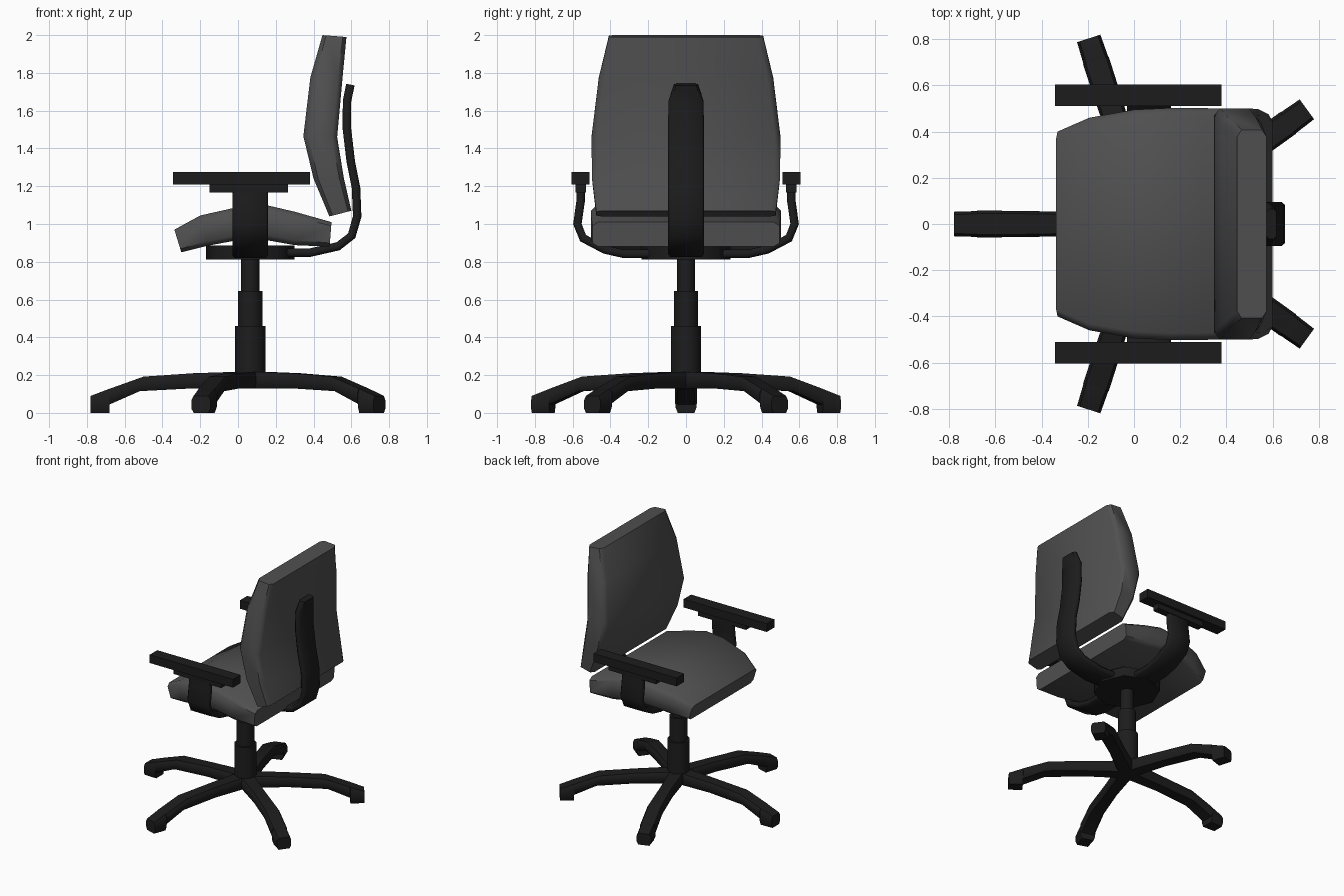
import bpy, bmesh
from math import radians
from mathutils import Matrix, Vector

if "Cube" in bpy.data.objects:
    bpy.data.objects.remove(bpy.data.objects["Cube"])

CX = 0.065  # column axis


def material(name, v):
    m = bpy.data.materials.new(name)
    m.diffuse_color = (v, v, v, 1)
    m.use_nodes = True
    m.node_tree.nodes["Principled BSDF"].inputs["Base Color"].default_value = m.diffuse_color
    return m


BLACK = material("black_plastic", 0.012)
FABRIC = material("grey_fabric", 0.08)


def add(name, bm, mat, matrix=Matrix()):
    bmesh.ops.recalc_face_normals(bm, faces=bm.faces)
    me = bpy.data.meshes.new(name)
    bm.to_mesh(me)
    bm.free()
    ob = bpy.data.objects.new(name, me)
    ob.matrix_world = matrix
    me.materials.append(mat)
    bpy.context.collection.objects.link(ob)
    return ob


def loft(name, stations, inset, frac, mat, matrix=Matrix()):
    """Skin chamfered sections; each station is (outer point, inner point, half width)."""
    bm = bmesh.new()
    rings = []
    for a, b, w in stations:
        a, b = Vector(a), Vector(b)
        ring = []
        for t, s in ((0, -w + inset), (0, w - inset), (frac, w), (1 - frac, w),
                     (1, w - inset), (1, -w + inset), (1 - frac, -w), (frac, -w)):
            p = a.lerp(b, t)
            ring.append(bm.verts.new((p.x, s, p.y)))
        rings.append(ring)
    for r, q in zip(rings, rings[1:]):
        for i in range(8):
            j = (i + 1) % 8
            bm.faces.new((r[i], r[j], q[j], q[i]))
    bm.faces.new(rings[0])
    bm.faces.new(rings[-1])
    return add(name, bm, mat, matrix)


def strip(path, thick):
    """Turn a centre line of (u, z, half width) into loft stations."""
    pts = [Vector(p[:2]) for p in path]
    out = []
    for i, p in enumerate(pts):
        d = (pts[min(i + 1, len(pts) - 1)] - pts[max(i - 1, 0)]).normalized()
        n = Vector((-d.y, d.x)) * thick / 2
        out.append((p + n, p - n, path[i][2]))
    return out


def cylinder(name, r1, r2, z0, z1, sides):
    bm = bmesh.new()
    bmesh.ops.create_cone(bm, cap_ends=True, segments=sides, radius1=r1, radius2=r2, depth=z1 - z0)
    return add(name, bm, BLACK, Matrix.Translation((CX, 0, (z0 + z1) / 2)))


def box(name, x0, x1, y0, y1, z0, z1):
    bm = bmesh.new()
    bmesh.ops.create_cube(bm, size=1)
    bmesh.ops.scale(bm, vec=(x1 - x0, y1 - y0, z1 - z0), verts=bm.verts)
    return add(name, bm, BLACK, Matrix.Translation(((x0 + x1) / 2, (y0 + y1) / 2, (z0 + z1) / 2)))


def around(deg):
    return Matrix.Translation((CX, 0, 0)) @ Matrix.Rotation(radians(deg), 4, 'Z')


# Five-star base
leg = [((0, .22), (0, .13), .06), ((.3, .21), (.3, .13), .052),
       ((.565, .192), (.585, .115), .057), ((.744, .128), (.744, .045), .058),
       ((.745, .128), (.745, 0), .056), ((.845, .09), (.845, 0), .053)]
for k in range(5):
    loft(f"base_leg_{k + 1}", leg, .012, .25, BLACK, around(180 + 72 * k))

# Gas lift column and seat mount
cylinder("column_lower", .08, .08, .13, .46, 16)
cylinder("column_middle", .064, .064, .45, .645, 16)
cylinder("column_upper", .048, .048, .63, .83, 16)
cylinder("seat_mount", .235, .235, .812, .885, 8)

# Seat cushion
seat = [((-.337, .97), (-.30, .85), .40), ((-.2, 1.045), (-.16, .885), .46),
        ((0, 1.09), (0, .915), .495), ((.15, 1.1), (.15, .915), .502),
        ((.3, 1.065), (.3, .888), .502), ((.495, 1.01), (.485, .88), .495)]
loft("seat", seat, .03, .15, FABRIC)

# Backrest cushion
back = [((.484, 1.04), (.60, 1.07), .475), ((.40, 1.24), (.56, 1.245), .498),
        ((.346, 1.465), (.525, 1.46), .50), ((.383, 1.775), (.553, 1.77), .462),
        ((.447, 2.0), (.574, 1.99), .408)]
loft("backrest", back, .03, .15, FABRIC)

# Curved backrest support
spine = [(.1, .85, .095), (.38, .848, .095), (.53, .882, .095), (.602, .938, .095),
         (.631, 1.04, .095), (.625, 1.19, .095), (.597, 1.33, .095),
         (.577, 1.5, .095), (.577, 1.65, .093), (.595, 1.738, .065)]
loft("back_support", strip(spine, .045), .012, .3, BLACK)

# Armrests
arm = [(0, .842, .095), (.33, .842, .095), (.43, .865, .095), (.545, .925, .095),
       (.575, 1.0, .095), (.558, 1.12, .095), (.558, 1.2, .095)]
for side, s in (("left", 1), ("right", -1)):
    loft(f"arm_bracket_{side}", strip(arm, .045), .012, .3, BLACK, around(90 * s))
    y = sorted((s * .53, s * .585))
    box(f"arm_plate_{side}", -.15, .265, *y, 1.168, 1.215)
    y = sorted((s * .512, s * .605))
    box(f"arm_pad_{side}", -.343, .38, *y, 1.21, 1.275)

# Shading
for ob in bpy.context.scene.objects:
    ob.select_set(True)
    bpy.context.view_layer.objects.active = ob
bpy.ops.object.shade_smooth_by_angle(angle=radians(50))
